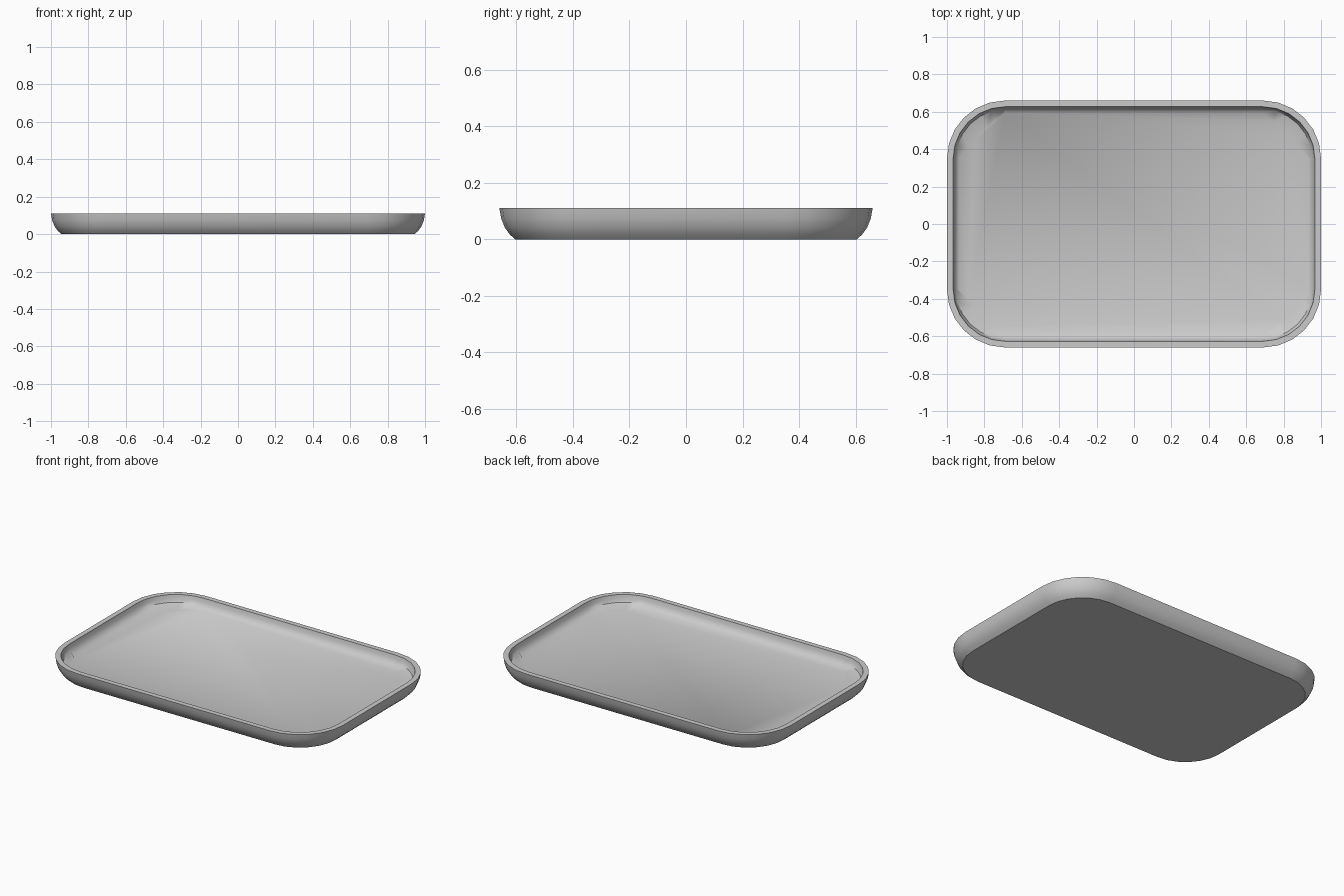
import bpy, bmesh, math

if "Cube" in bpy.data.objects:
    bpy.data.objects.remove(bpy.data.objects["Cube"])

CX, CY, SEG = 0.69, 0.35, 6   # corner arc centres and segments per corner


def ring(bm, r, z, flat=0.0):
    """Rounded rectangle; flat blends each corner arc toward a straight chamfer."""
    verts = []
    for q, (sx, sy) in enumerate([(1, 1), (-1, 1), (-1, -1), (1, -1)]):
        for i in range(SEG + 1):
            b = math.pi / 2 * i / SEG
            a = math.pi / 2 * q + b
            k = 1 - flat + flat / (math.cos(b) + math.sin(b))
            verts.append(bm.verts.new((sx * CX + r * k * math.cos(a),
                                       sy * CY + r * k * math.sin(a), z)))
    return verts


# Tray: underside, bowed outer wall, flat rim, inner wall, sunken floor
profile = [(0.255, 0.0), (0.274, 0.018), (0.291, 0.042), (0.304, 0.075),
           (0.31, 0.11), (0.277, 0.11), (0.272, 0.085), (0.262, 0.066),
           (0.245, 0.045, 0.9)]
bm = bmesh.new()
rings = [ring(bm, *p) for p in profile]
n = len(rings[0])
for lo, hi in zip(rings, rings[1:]):
    for i in range(n):
        j = (i + 1) % n
        bm.faces.new((lo[i], lo[j], hi[j], hi[i]))
bm.faces.new(rings[0][::-1])
bm.faces.new(rings[-1])
bmesh.ops.recalc_face_normals(bm, faces=bm.faces)
mesh = bpy.data.meshes.new("tray")
bm.to_mesh(mesh)
bm.free()
tray = bpy.data.objects.new("tray", mesh)
bpy.context.collection.objects.link(tray)

# Plain grey finish
grey = bpy.data.materials.new("light_grey")
grey.diffuse_color = (0.6, 0.6, 0.6, 1)
grey.use_nodes = True
grey.node_tree.nodes["Principled BSDF"].inputs["Base Color"].default_value = grey.diffuse_color
mesh.materials.append(grey)

bpy.context.view_layer.objects.active = tray
tray.select_set(True)
bpy.ops.object.shade_smooth_by_angle(angle=math.radians(35))
